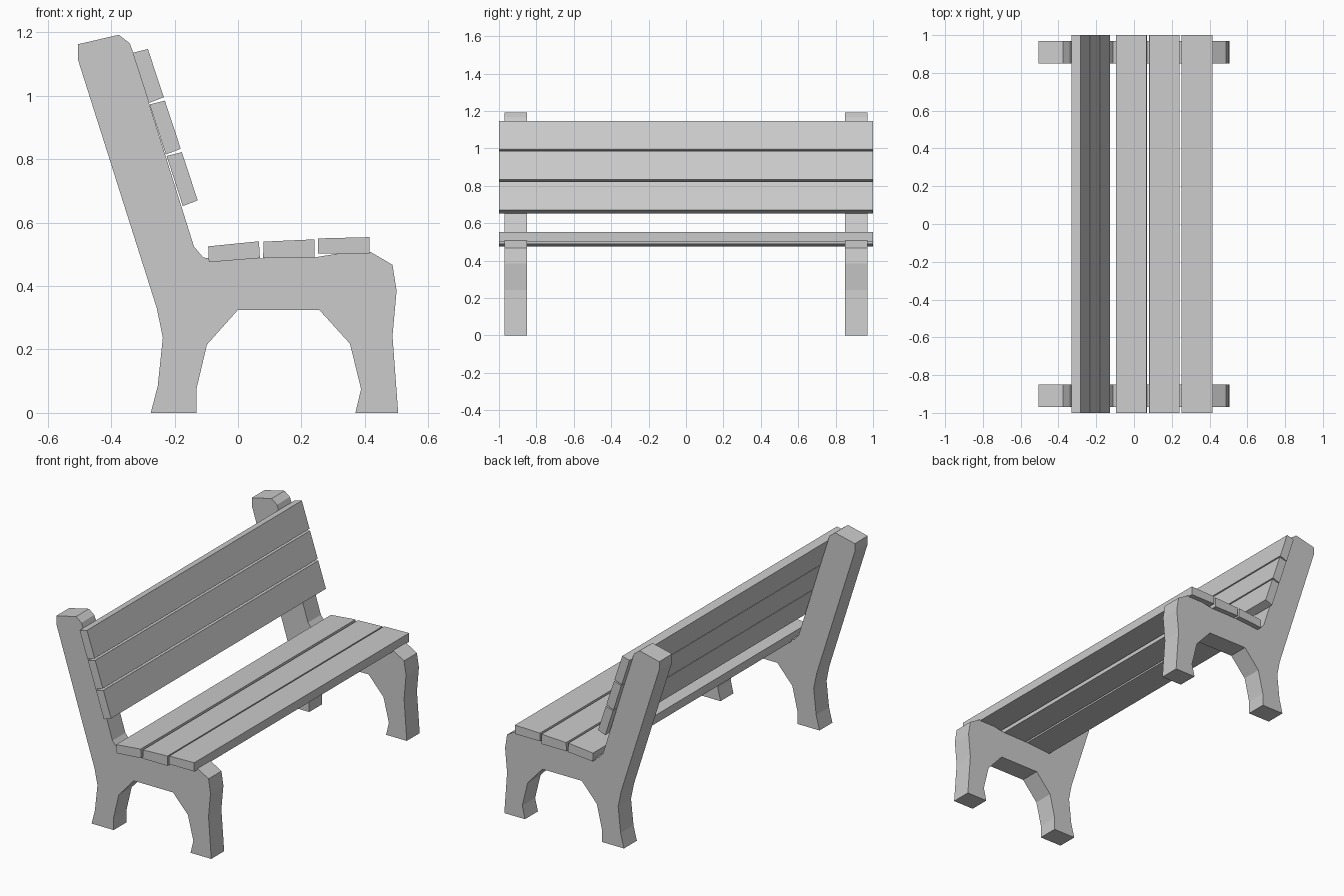
import bpy, bmesh


def extrude_profile(name, pts, y0, y1):
    """Extrude an x/z outline along y into a closed solid."""
    bm = bmesh.new()
    face = bm.faces.new([bm.verts.new((x, y0, z)) for x, z in pts])
    ext = bmesh.ops.extrude_face_region(bm, geom=[face])
    moved = [g for g in ext["geom"] if isinstance(g, bmesh.types.BMVert)]
    bmesh.ops.translate(bm, verts=moved, vec=(0, y1 - y0, 0))
    bmesh.ops.recalc_face_normals(bm, faces=bm.faces)
    mesh = bpy.data.meshes.new(name)
    bm.to_mesh(mesh)
    bm.free()
    obj = bpy.data.objects.new(name, mesh)
    bpy.context.collection.objects.link(obj)
    return obj


# End frame outline: rear leg, backrest post, seat rail, front leg, arch
frame = [
    (-0.275, 0), (-0.253, 0.085), (-0.237, 0.237), (-0.256, 0.33),
    (-0.505, 1.115), (-0.505, 1.162), (-0.376, 1.192), (-0.341, 1.165),
    (-0.331, 1.137), (-0.139, 0.525), (-0.11, 0.49), (-0.08, 0.485),
    (0.24, 0.49), (0.32, 0.503), (0.417, 0.508), (0.487, 0.467),
    (0.50, 0.385), (0.487, 0.243), (0.505, 0), (0.37, 0),
    (0.388, 0.075), (0.353, 0.218), (0.256, 0.325), (0, 0.325),
    (-0.098, 0.215), (-0.131, 0.075), (-0.131, 0),
]
for side, y in (("front", -0.97), ("rear", 0.85)):
    extrude_profile(f"end_frame_{side}", frame, y, y + 0.12)

# Seat slats, slightly dished toward the back
seat_slats = [
    [(-0.092, 0.475), (0.069, 0.488), (0.066, 0.541), (-0.094, 0.525)],
    [(0.079, 0.489), (0.241, 0.489), (0.241, 0.547), (0.081, 0.540)],
    [(0.252, 0.502), (0.415, 0.502), (0.415, 0.554), (0.252, 0.550)],
]
for i, pts in enumerate(seat_slats):
    extrude_profile(f"seat_slat_{i + 1}", pts, -1, 1)

# Backrest slats, stepped down the sloping posts
top_slat = [(-0.332, 1.135), (-0.284, 1.147), (-0.234, 0.995), (-0.281, 0.977)]
for i in range(3):
    pts = [(x + 0.0535 * i, z - 0.1625 * i) for x, z in top_slat]
    extrude_profile(f"back_slat_{i + 1}", pts, -1, 1)
